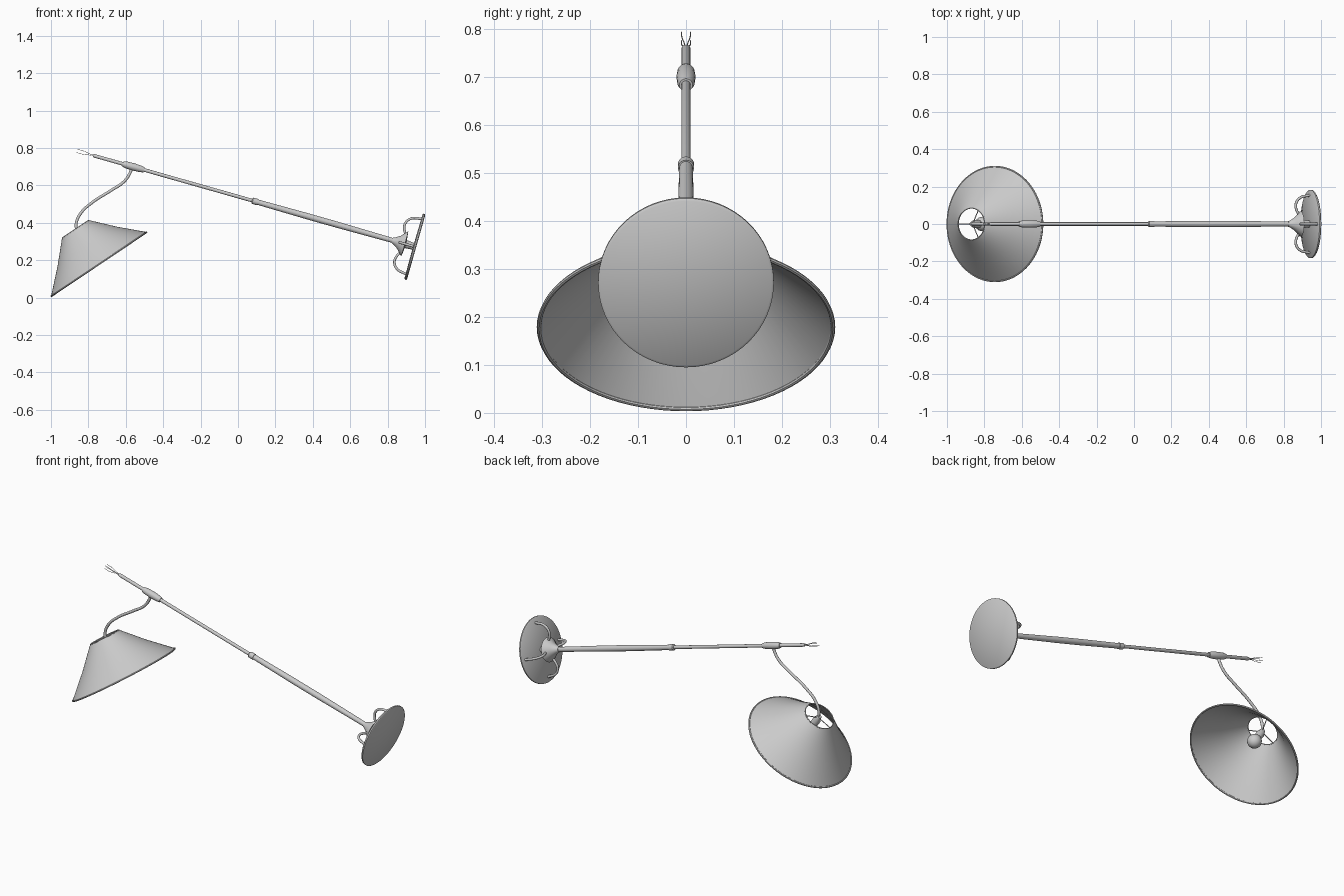
import bpy, bmesh, math
from mathutils import Vector, Matrix

cube = bpy.data.objects.get("Cube")
if cube:
    bpy.data.objects.remove(cube, do_unlink=True)

grey = bpy.data.materials.new("soft grey")
grey.use_nodes = True
colour = (0.6, 0.6, 0.6, 1)
grey.diffuse_color = colour
grey.node_tree.nodes["Principled BSDF"].inputs["Base Color"].default_value = colour


def frame(origin, axis):
    """Local frame with z along the axis and y kept level."""
    z = Vector(axis).normalized()
    y = Vector((0, 1, 0))
    x = y.cross(z)
    m = Matrix((x, y, z)).transposed().to_4x4()
    m.translation = origin
    return m


def finish(ob, angle=40):
    bpy.ops.object.select_all(action='DESELECT')
    ob.select_set(True)
    bpy.context.view_layer.objects.active = ob
    if ob.type == 'CURVE':
        bpy.ops.object.convert(target='MESH')
        ob = bpy.context.object
    if not ob.data.materials:
        ob.data.materials.append(grey)
    bpy.ops.object.shade_smooth_by_angle(angle=math.radians(angle))
    return ob


def lathe(name, profile, base, steps=48, closed=False):
    """Spin (radius, height) points about the z axis of a frame."""
    bm = bmesh.new()
    vs = [bm.verts.new((r, 0, h)) for r, h in profile]
    pairs = list(zip(vs, vs[1:])) + ([(vs[-1], vs[0])] if closed else [])
    edges = [bm.edges.new(p) for p in pairs]
    bmesh.ops.spin(bm, geom=vs + edges, cent=(0, 0, 0), axis=(0, 0, 1),
                   angle=math.tau, steps=steps)
    bmesh.ops.remove_doubles(bm, verts=bm.verts, dist=1e-5)
    bmesh.ops.recalc_face_normals(bm, faces=bm.faces)
    me = bpy.data.meshes.new(name)
    bm.to_mesh(me)
    bm.free()
    ob = bpy.data.objects.new(name, me)
    bpy.context.collection.objects.link(ob)
    ob.matrix_world = base
    return finish(ob)


def tube(name, points, radius, base=Matrix()):
    """Round wire along a smooth path given in a frame."""
    cu = bpy.data.curves.new(name, 'CURVE')
    cu.dimensions = '3D'
    cu.bevel_depth = radius
    cu.bevel_resolution = 3
    cu.use_fill_caps = True
    cu.resolution_u = 8
    sp = cu.splines.new('BEZIER')
    sp.bezier_points.add(len(points) - 1)
    for bp, p in zip(sp.bezier_points, points):
        bp.co = base @ Vector(p)
        bp.handle_left_type = bp.handle_right_type = 'AUTO'
    ob = bpy.data.objects.new(name, cu)
    bpy.context.collection.objects.link(ob)
    return finish(ob)


arm = frame((0.945, 0, 0.272), (-0.962, 0, 0.273))
lamp = frame((-0.743, 0, 0.178), (-0.557, 0, 0.83))

# Round base plate and flared hub
lathe("base_plate", [(0, -0.008), (0.178, -0.008), (0.183, -0.004), (0.183, 0.003),
                     (0.178, 0.007), (0, 0.009)], arm, 64)
lathe("hub", [(0, 0.125), (0.015, 0.125), (0.02, 0.112), (0.036, 0.088), (0.066, 0.06),
              (0.068, 0.055), (0.022, 0.05), (0.018, 0.005), (0, 0.005)], arm)

# Four arched feet joining hub and plate
for i in range(4):
    turn = arm @ Matrix.Rotation(i * math.pi / 2, 4, 'Z')
    tube("arched_foot", [(0.045, 0, 0.062), (0.075, 0, 0.079), (0.105, 0, 0.083),
                         (0.138, 0, 0.062), (0.154, 0, 0.005)], 0.007, turn)

# Telescoping pole with clamp, slider and tip
lathe("lower_pole", [(0, 0.11), (0.013, 0.11), (0.0165, 0.45), (0.0165, 0.6),
                     (0.014, 0.89), (0, 0.89)], arm, 24)
lathe("pole_clamp", [(0, 0.872), (0.017, 0.872), (0.017, 0.9), (0.012, 0.905),
                     (0, 0.905)], arm, 24)
lathe("upper_pole", [(0, 0.88), (0.0095, 0.88), (0.0095, 1.78), (0.007, 1.788),
                     (0, 1.788)], arm, 24)
lathe("slider", [(0, 1.505), (0.014, 1.505), (0.018, 1.525), (0.02, 1.565),
                 (0.018, 1.605), (0.014, 1.622), (0, 1.622)], arm, 24)

# Loose wire ends at the pole tip
for i in range(4):
    turn = arm @ Matrix.Rotation(math.pi / 4 + i * math.pi / 2, 4, 'Z')
    tube("wire_end", [(0.002, 0, 1.78), (0.005, 0, 1.81), (0.012, 0, 1.84),
                      (0.013, 0, 1.876)], 0.0012, turn)

# Hanging cord down to the lamp socket
tube("cord", [(-0.566, 0, 0.7), (-0.578, 0, 0.665), (-0.61, 0, 0.62), (-0.68, 0, 0.572),
              (-0.78, 0, 0.508), (-0.845, 0, 0.445), (-0.866, 0, 0.385),
              (-0.855, 0, 0.345)], 0.008)

# Open conical shade with rolled rims
lathe("shade", [(0.309, 0), (0.19, 0.115), (0.087, 0.226), (0.083, 0.226),
                (0.186, 0.113), (0.304, 0)], lamp, 80, True)
for name, r, h, t in (("lower_rim", 0.306, 0.001, 0.005), ("upper_rim", 0.085, 0.226, 0.003)):
    ring = [(r + t * math.cos(a), h + t * math.sin(a))
            for a in (k * math.tau / 8 for k in range(8))]
    lathe(name, ring, lamp, 80, True)

# Socket, bulb and the spokes holding them
lathe("socket", [(0, 0.15), (0.02, 0.15), (0.022, 0.195), (0.012, 0.226), (0, 0.228)], lamp, 24)
ball = [(0.038 * math.sin(a), 0.125 - 0.038 * math.cos(a))
        for a in (k * math.pi / 14 for k in range(15))]
lathe("bulb", ball, lamp, 32)
for i in range(3):
    turn = lamp @ Matrix.Rotation(math.pi + i * math.tau / 3, 4, 'Z')
    tube("shade_spoke", [(0.005, 0, 0.215), (0.085, 0, 0.224)], 0.0025, turn)
